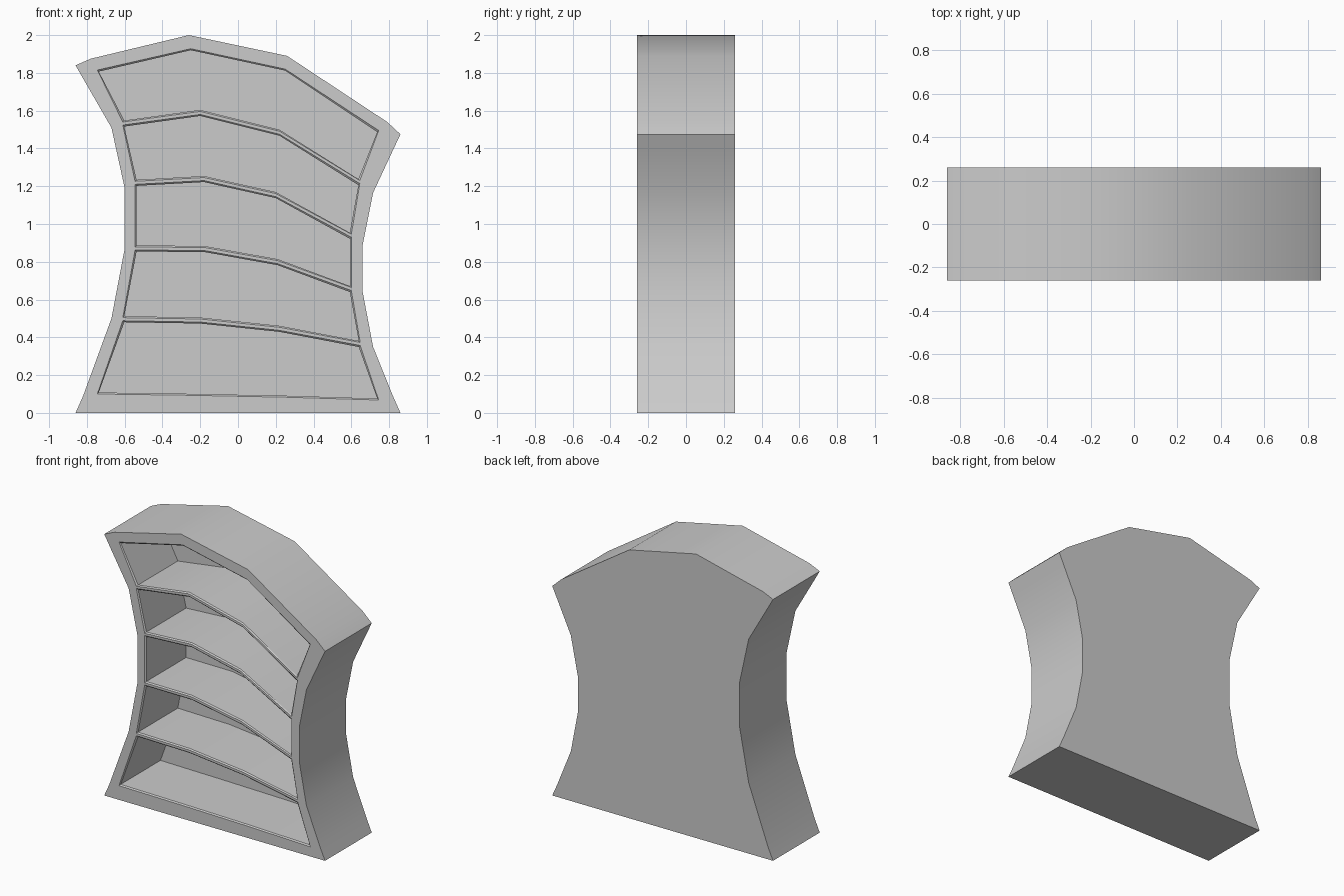
import bpy, bmesh, math

if "Cube" in bpy.data.objects:
    bpy.data.objects.remove(bpy.data.objects["Cube"])

FRONT, BACK, INNER = -0.26, 0.26, 0.19   # depth planes
GAP, LIP = 0.008, 0.008                  # half shelf thickness, softened rim

# Outer silhouette in (x, z)
left = [(-.86, 0), (-.82, .09), (-.67, .50), (-.60, .87), (-.60, 1.19),
        (-.67, 1.51), (-.82, 1.77), (-.86, 1.84)]
top = [(-.78, 1.875), (-.26, 2.0), (.26, 1.89), (.79, 1.54)]
right = [(.86, 1.475), (.82, 1.39), (.715, 1.165), (.66, .89), (.66, .64),
         (.715, .35), (.82, .09), (.86, 0)]
outline = left + top + right

# Shelf centre lines from floor to ceiling
levels = [
    [(-.745, .092), (-.25, .085), (.25, .075), (.745, .060)],
    [(-.61, .496), (-.20, .489), (.22, .445), (.647, .365)],
    [(-.545, .870), (-.18, .868), (.21, .798), (.60, .656)],
    [(-.545, 1.218), (-.18, 1.238), (.20, 1.153), (.60, .938)],
    [(-.61, 1.532), (-.20, 1.588), (.22, 1.483), (.645, 1.222)],
    [(-.745, 1.823), (-.25, 1.936), (.25, 1.828), (.745, 1.503)],
]

bm = bmesh.new()


def loop(points, y):
    return [bm.verts.new((x, y, z)) for x, z in points]


def edges(vs):
    out = []
    for a, b in zip(vs, vs[1:] + vs[:1]):
        out.append(bm.edges.get((a, b)) or bm.edges.new((a, b)))
    return out


def walls(a, b):
    n = len(a)
    for i in range(n):
        j = (i + 1) % n
        bm.faces.new((a[i], a[j], b[j], b[i]))


def compartment(lower, upper, shrink):
    d = GAP + shrink
    side = [shrink, 0, 0, -shrink]
    floor = [(x + s, z + d) for (x, z), s in zip(lower, side)]
    ceiling = [(x + s, z - d) for (x, z), s in zip(upper, side)]
    return floor + ceiling[::-1]


# Outer shell and flat back
front = loop(outline, FRONT)
rear = loop(outline, BACK)
walls(front, rear)
bm.faces.new(rear)
face_edges = edges(front)

# Open compartments, each with a softened rim and its own back
for lower, upper in zip(levels, levels[1:]):
    rim = loop(compartment(lower, upper, 0), FRONT)
    lip = loop(compartment(lower, upper, LIP), FRONT + LIP)
    end = loop(compartment(lower, upper, LIP), INNER)
    walls(rim, lip)
    walls(lip, end)
    bm.faces.new(end)
    face_edges += edges(rim)

# Front face around the openings
bmesh.ops.triangle_fill(bm, edges=face_edges, use_beauty=True, normal=(0, -1, 0))
bmesh.ops.recalc_face_normals(bm, faces=bm.faces)

mesh = bpy.data.meshes.new("curved_bookcase")
bm.to_mesh(mesh)
bm.free()
case = bpy.data.objects.new("curved_bookcase", mesh)
bpy.context.collection.objects.link(case)
bpy.context.view_layer.objects.active = case
case.select_set(True)
bpy.ops.object.shade_smooth_by_angle(angle=math.radians(30))
